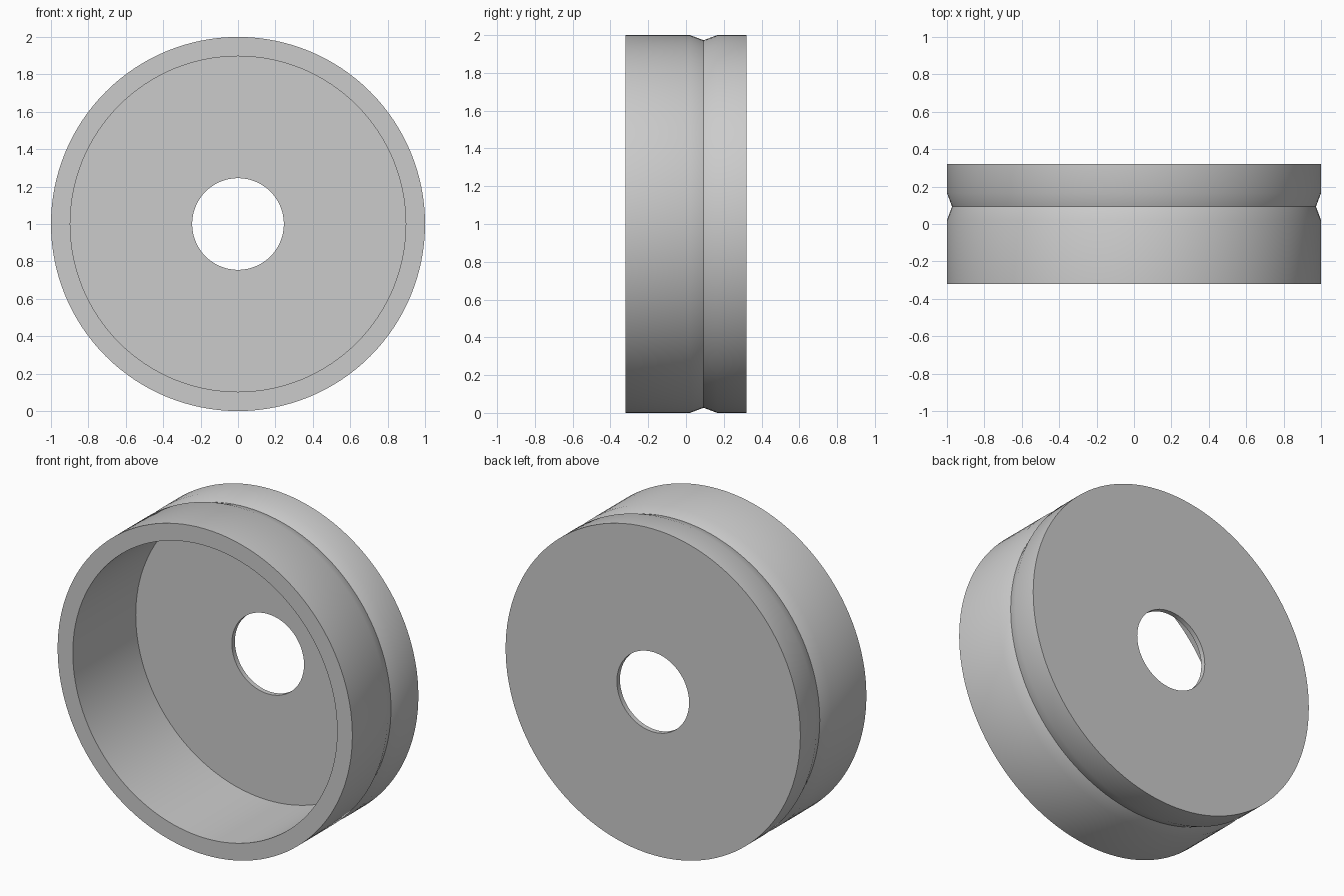
import bpy
import bmesh
import math
from mathutils import Matrix, Vector

cube = bpy.data.objects.get("Cube")
if cube:
    bpy.data.objects.remove(cube, do_unlink=True)

SEGMENTS = 128
HALF_WIDTH = 0.32
RADIUS = 1.0
CAVITY_RADIUS = 0.897
HOLE_RADIUS = 0.245
FLOOR_Y = 0.29
GROOVE_Y, GROOVE_HALF, GROOVE_DEPTH = 0.093, 0.072, 0.027


def make_material(name, colour):
    mat = bpy.data.materials.new(name)
    mat.use_nodes = True
    mat.diffuse_color = colour
    mat.node_tree.nodes["Principled BSDF"].inputs["Base Color"].default_value = colour
    return mat


def lathe(name, profile, material):
    """Revolve a closed (radius, y) profile about the y axis at z = RADIUS."""
    bm = bmesh.new()
    verts = [bm.verts.new((r, y, 0)) for r, y in profile]
    edges = [bm.edges.new((v, verts[i - 1])) for i, v in enumerate(verts)]
    bmesh.ops.spin(bm, geom=verts + edges, cent=(0, 0, 0), axis=(0, 1, 0),
                   angle=math.tau, steps=SEGMENTS)
    bmesh.ops.remove_doubles(bm, verts=bm.verts, dist=1e-4)
    bmesh.ops.transform(bm, verts=bm.verts,
                        matrix=Matrix.Translation(Vector((0, 0, RADIUS))))
    bmesh.ops.recalc_face_normals(bm, faces=bm.faces)
    mesh = bpy.data.meshes.new(name)
    bm.to_mesh(mesh)
    bm.free()
    mesh.materials.append(material)
    obj = bpy.data.objects.new(name, mesh)
    bpy.context.collection.objects.link(obj)
    bpy.ops.object.select_all(action='DESELECT')
    obj.select_set(True)
    bpy.context.view_layer.objects.active = obj
    bpy.ops.object.shade_smooth_by_angle(angle=math.radians(30))
    return obj


grey = make_material("plain_grey", (0.6, 0.6, 0.6, 1))

# Cup-shaped wheel: thick rim, thin back plate with a bore, V groove outside
lathe("grooved_cup_wheel", [
    (HOLE_RADIUS, FLOOR_Y),
    (CAVITY_RADIUS, FLOOR_Y),
    (CAVITY_RADIUS, -HALF_WIDTH),
    (RADIUS, -HALF_WIDTH),
    (RADIUS, GROOVE_Y - GROOVE_HALF),
    (RADIUS - GROOVE_DEPTH, GROOVE_Y),
    (RADIUS, GROOVE_Y + GROOVE_HALF),
    (RADIUS, HALF_WIDTH),
    (HOLE_RADIUS, HALF_WIDTH),
], grey)
